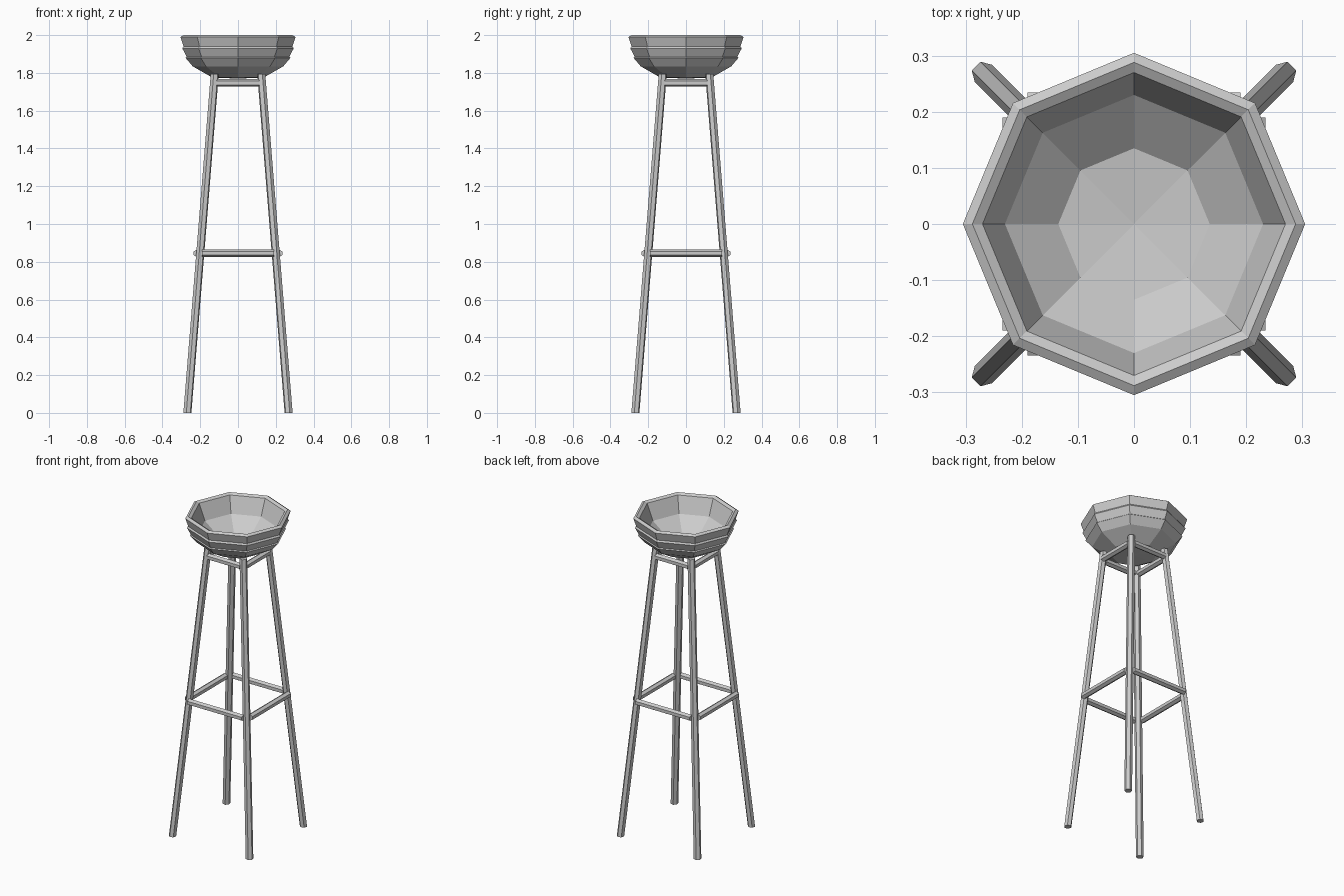
import bpy, bmesh, math
from mathutils import Vector, Matrix

cube = bpy.data.objects.get("Cube")
if cube:
    bpy.data.objects.remove(cube, do_unlink=True)

grey = bpy.data.materials.new("plain grey")
grey.use_nodes = True
colour = (0.6, 0.6, 0.6, 1)
grey.diffuse_color = colour
grey.node_tree.nodes["Principled BSDF"].inputs["Base Color"].default_value = colour


def finish(name, bm):
    bmesh.ops.recalc_face_normals(bm, faces=bm.faces)
    mesh = bpy.data.meshes.new(name)
    bm.to_mesh(mesh)
    bm.free()
    mesh.materials.append(grey)
    obj = bpy.data.objects.new(name, mesh)
    bpy.context.collection.objects.link(obj)
    return obj


def lathe(name, profile, sides=8):
    """Faceted solid of revolution; the profile starts and ends on the axis."""
    bm = bmesh.new()
    verts = [bm.verts.new((r, 0, z)) for r, z in profile]
    edges = [bm.edges.new(pair) for pair in zip(verts, verts[1:])]
    bmesh.ops.spin(bm, geom=verts + edges, cent=(0, 0, 0), axis=(0, 0, 1),
                   angle=math.tau, steps=sides, use_merge=True)
    bmesh.ops.remove_doubles(bm, verts=bm.verts, dist=0.0005)
    return finish(name, bm)


def hex_bar(name, start, end, radius, out, level_ends=False):
    """Six-sided bar with one flat side turned towards 'out'."""
    start, end = Vector(start), Vector(end)
    axis = (end - start).normalized()
    cut = Vector((0, 0, 1)) if level_ends else axis
    u = Vector(out)
    u = (u - cut * u.dot(cut)).normalized()
    v = cut.cross(u)
    bm = bmesh.new()
    rings = []
    for centre in (start, end):
        ring = []
        for i in range(6):
            a = math.radians(30 + 60 * i)
            ring.append(bm.verts.new(centre + radius * (u * math.cos(a) + v * math.sin(a))))
        rings.append(ring)
        bm.faces.new(ring)
    low, high = rings
    for i in range(6):
        j = (i + 1) % 6
        bm.faces.new((low[i], low[j], high[j], high[i]))
    return finish(name, bm)


# Bowl: stepped bands outside, plain facets inside
lathe("bowl", [
    (0, 1.77), (0.135, 1.775), (0.24, 1.835), (0.278, 1.88),
    (0.272, 1.885), (0.295, 1.93), (0.288, 1.94), (0.305, 1.99),
    (0.288, 2.0), (0.27, 1.99), (0.23, 1.89), (0.135, 1.815), (0, 1.80)])

# Splayed legs
FOOT, HEAD, TOP = 0.268, 0.123, 1.795
for side, sx in (("left", 1), ("right", -1)):
    for end, sy in (("front", -1), ("back", 1)):
        hex_bar(f"{end}_{side}_leg", (sx * FOOT, sy * FOOT, 0),
                (sx * HEAD, sy * HEAD, TOP), 0.022, (sx, sy, 0), True)

# Two square frames of rails tying the legs together
for level, z, offset, reach in (("lower", 0.845, 0.217, 0.19),
                                ("upper", 1.747, 0.132, 0.115)):
    for i, side in enumerate(("front", "left", "back", "right")):
        turn = Matrix.Rotation(math.radians(90 * i), 3, "Z")
        hex_bar(f"{level}_{side}_rail", turn @ Vector((-reach, -offset, z)),
                turn @ Vector((reach, -offset, z)), 0.02, turn @ Vector((0, -1, 0)))
